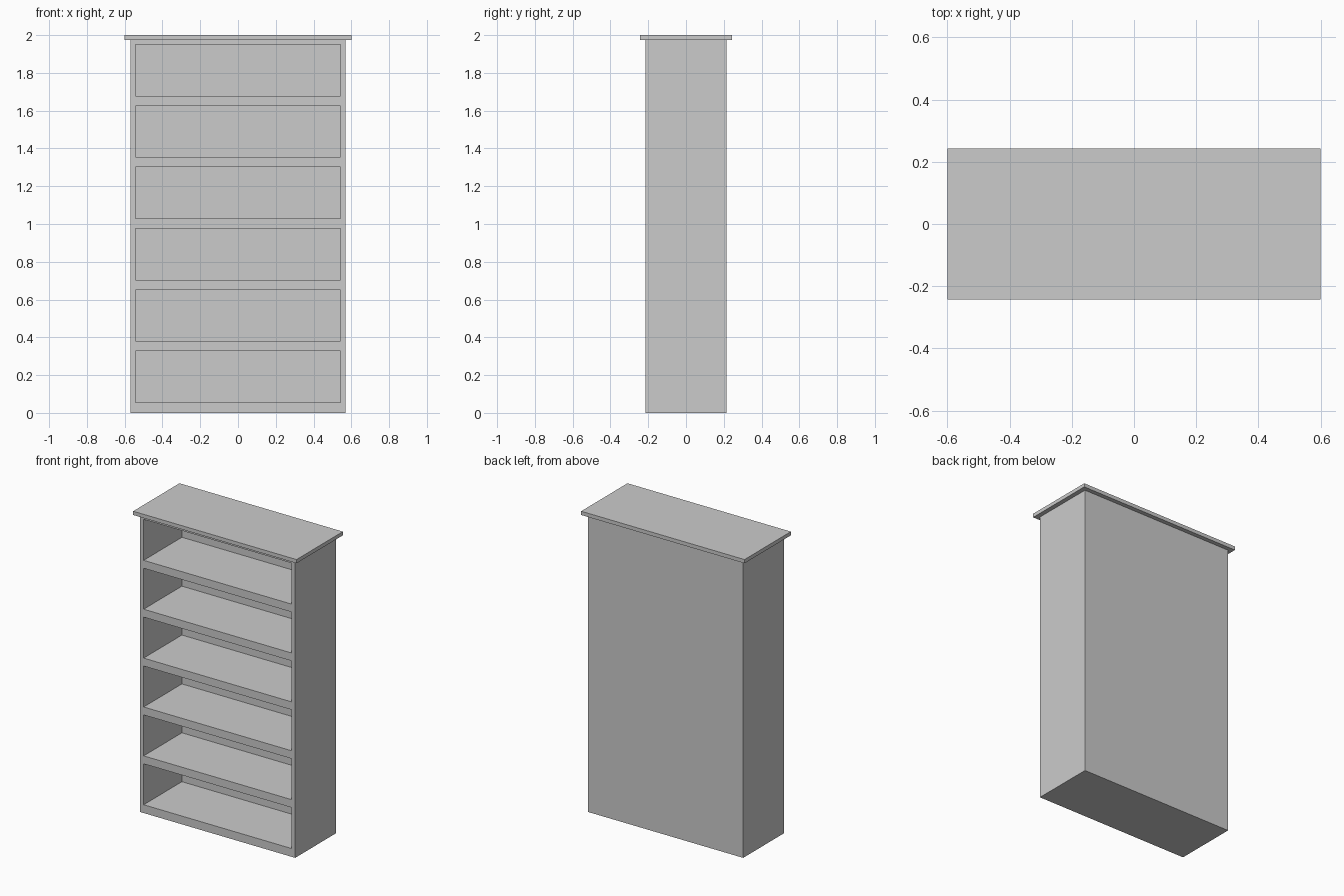
import bpy

if "Cube" in bpy.data.objects:
    bpy.data.objects.remove(bpy.data.objects["Cube"])

W, D, H = 1.14, 0.428, 1.975      # case width, depth, height
WALL = 0.027                      # side and back thickness
OPEN_H, FIRST_Z, PITCH, COUNT = 0.272, 0.055, 0.3246, 6


def box(name, x0, x1, y0, y1, z0, z1):
    bpy.ops.mesh.primitive_cube_add(
        size=1, location=((x0 + x1) / 2, (y0 + y1) / 2, (z0 + z1) / 2))
    ob = bpy.context.object
    ob.name = name
    ob.scale = (x1 - x0, y1 - y0, z1 - z0)
    bpy.ops.object.transform_apply(location=False, rotation=False, scale=True)
    return ob


# Bookcase body, a solid block before the shelf openings are cut
case = box("bookcase_case", -W / 2, W / 2, -D / 2, D / 2, 0, H)

# Six open compartments cut in from the front, leaving sides, back and shelves
for i in range(COUNT):
    z = FIRST_Z + i * PITCH
    cutter = box("compartment_cutter", -W / 2 + WALL, W / 2 - WALL,
                 -D / 2 - 0.1, D / 2 - WALL, z, z + OPEN_H)
    cutter.hide_render = True
    cut = case.modifiers.new("compartment", 'BOOLEAN')
    cut.operation = 'DIFFERENCE'
    cut.solver = 'EXACT'
    cut.object = cutter
    bpy.context.view_layer.objects.active = case
    bpy.ops.object.modifier_apply(modifier=cut.name)
    bpy.data.objects.remove(cutter, do_unlink=True)

# Overhanging top board
box("top_board", -0.6, 0.6, -0.243, 0.243, H, 2.0)
